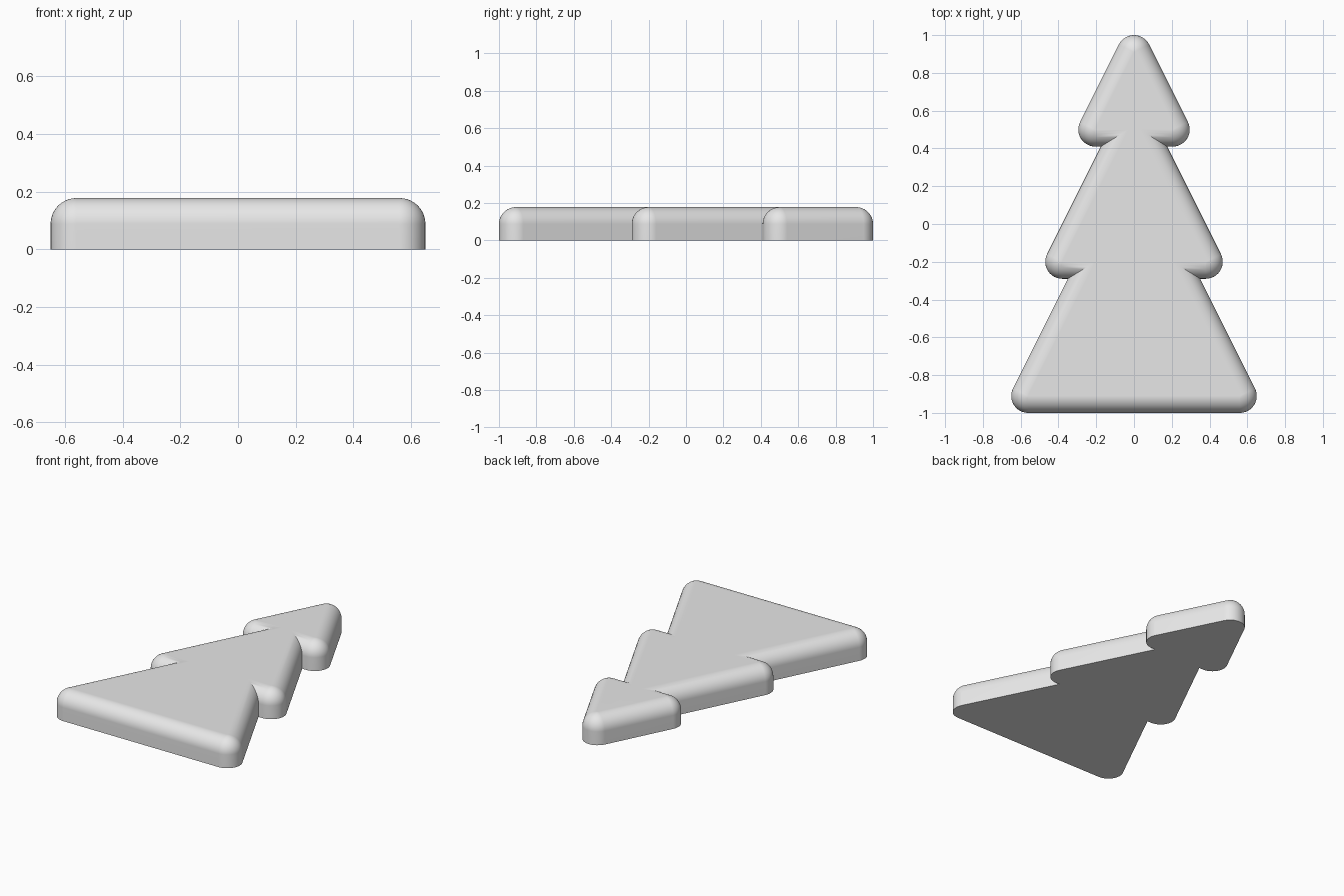
import bpy, bmesh, math

cube = bpy.data.objects.get("Cube")
if cube:
    bpy.data.objects.remove(cube, do_unlink=True)

HEIGHT, R = 0.178, 0.09          # slab thickness, rounding radius
ARC, STEPS = 12, 10              # segments per corner, segments of the top rounding

grey = bpy.data.materials.new("plain_grey")
grey.use_nodes = True
grey.diffuse_color = (0.8, 0.8, 0.8, 1)
grey.node_tree.nodes["Principled BSDF"].inputs["Base Color"].default_value = (0.8, 0.8, 0.8, 1)


def outline(half, base, offset):
    """Triangle with sides of slope 2, grown outwards by a rounded offset."""
    tilt = math.atan2(1, 2)
    corners = [((half, base), -math.pi / 2, tilt),
               ((0, base + 2 * half), tilt, math.pi - tilt),
               ((-half, base), math.pi - tilt, 1.5 * math.pi)]
    for (cx, cy), start, end in corners:
        for i in range(ARC + 1):
            a = start + (end - start) * i / ARC
            yield cx + offset * math.cos(a), cy + offset * math.sin(a)


def make_tier(name, half, base):
    bm = bmesh.new()
    levels = [(R, 0)]
    for i in range(STEPS + 1):
        a = math.pi / 2 * i / STEPS
        levels.append((R * math.cos(a), HEIGHT - R + R * math.sin(a)))
    rings = [[bm.verts.new((x, y, z)) for x, y in outline(half, base, off)]
             for off, z in levels]
    n = len(rings[0])
    for low, high in zip(rings, rings[1:]):
        for i in range(n):
            j = (i + 1) % n
            bm.faces.new((low[i], low[j], high[j], high[i]))
    bm.faces.new(rings[0][::-1])
    bm.faces.new(rings[-1])
    bmesh.ops.remove_doubles(bm, verts=bm.verts, dist=1e-5)
    bmesh.ops.recalc_face_normals(bm, faces=bm.faces)
    mesh = bpy.data.meshes.new(name)
    bm.to_mesh(mesh)
    bm.free()
    mesh.materials.append(grey)
    obj = bpy.data.objects.new(name, mesh)
    bpy.context.collection.objects.link(obj)
    return obj


# Three overlapping tiers fused into one tree
tree = make_tier("tree", 0.56, -0.91)
bpy.context.view_layer.objects.active = tree
for name, half, base in [("middle_tier", 0.38, -0.20), ("top_tier", 0.205, 0.50)]:
    tier = make_tier(name, half, base)
    fuse = tree.modifiers.new("fuse", 'BOOLEAN')
    fuse.operation, fuse.solver, fuse.object = 'UNION', 'EXACT', tier
    bpy.ops.object.modifier_apply(modifier=fuse.name)
    bpy.data.objects.remove(tier, do_unlink=True)

# Smooth rounding with crisp creases and flat top
bpy.ops.object.select_all(action='DESELECT')
tree.select_set(True)
bpy.ops.object.shade_smooth_by_angle(angle=math.radians(30))
weighted = tree.modifiers.new("flat_top", 'WEIGHTED_NORMAL')
weighted.keep_sharp = True
